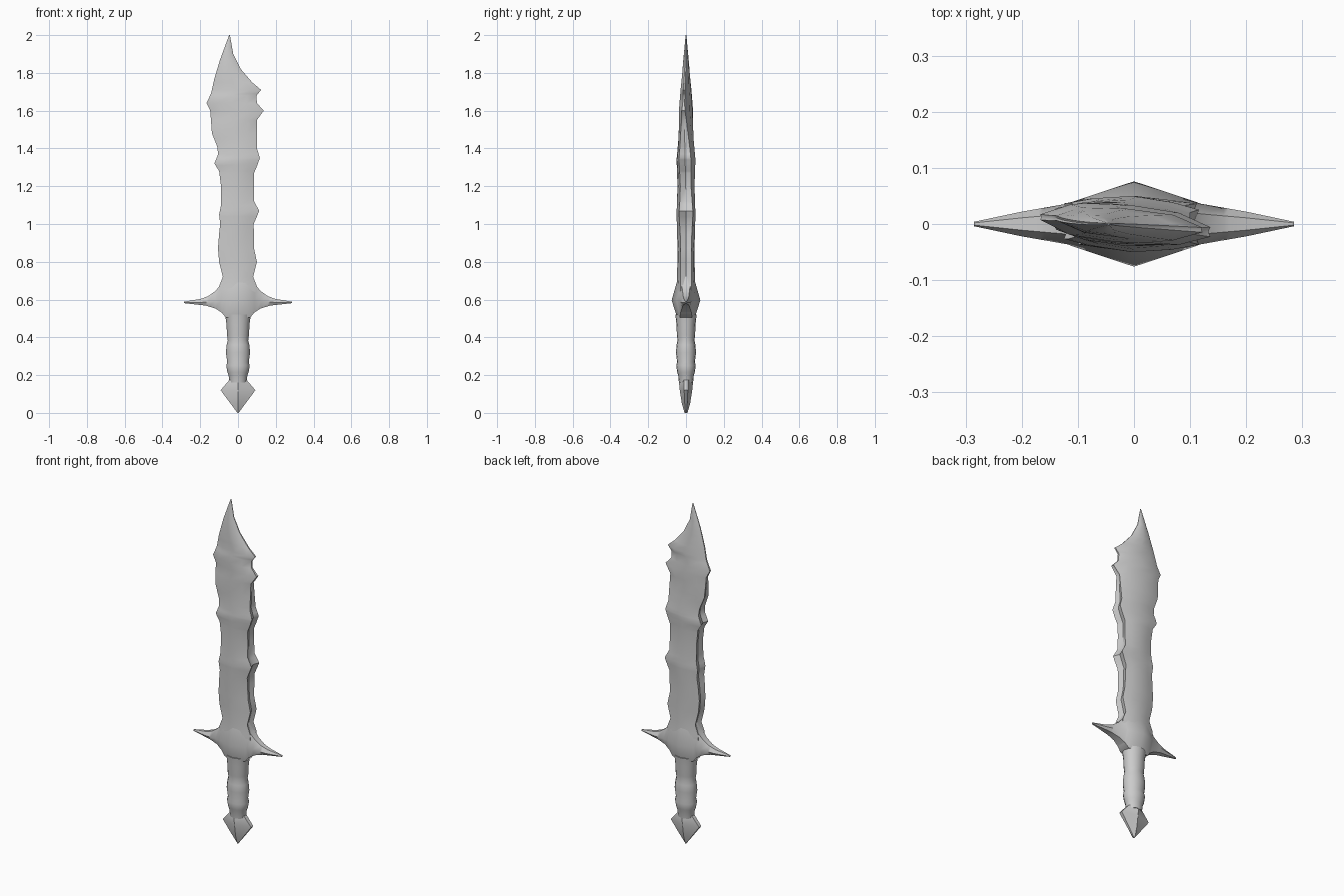
import bpy
import math

cube = bpy.data.objects.get("Cube")
if cube:
    bpy.data.objects.remove(cube, do_unlink=True)

metal = bpy.data.materials.new("grey metal")
metal.use_nodes = True
color = (0.6, 0.6, 0.6, 1)
metal.diffuse_color = color
metal.node_tree.nodes["Principled BSDF"].inputs["Base Color"].default_value = color


def sample(profile, position):
    """Linear lookup in a list of (position, value) pairs sorted by position."""
    if position <= profile[0][0]:
        return profile[0][1]
    for (start, low), (end, high) in zip(profile, profile[1:]):
        if position <= end:
            return low + (high - low) * (position - start) / (end - start)
    return profile[-1][1]


def loft(name, rings, angle):
    """Skin equal-length rings of points, cap both ends and shade the result."""
    count = len(rings[0])
    verts = [point for ring in rings for point in ring]
    faces = [list(range(count)), list(range(len(verts) - count, len(verts)))]
    for row in range(len(rings) - 1):
        for col in range(count):
            nxt = (col + 1) % count
            base, above = row * count, (row + 1) * count
            faces.append([base + col, base + nxt, above + nxt, above + col])
    mesh = bpy.data.meshes.new(name)
    mesh.from_pydata(verts, [], faces)
    mesh.materials.append(metal)
    part = bpy.data.objects.new(name, mesh)
    bpy.context.collection.objects.link(part)
    bpy.ops.object.select_all(action="DESELECT")
    part.select_set(True)
    bpy.context.view_layer.objects.active = part
    bpy.ops.object.mode_set(mode="EDIT")
    bpy.ops.mesh.select_all(action="SELECT")
    bpy.ops.mesh.normals_make_consistent(inside=False)
    bpy.ops.object.mode_set(mode="OBJECT")
    bpy.ops.object.shade_smooth_by_angle(angle=math.radians(angle))
    return part


# Blade: ragged edges, with a section that is sharp near the tip and blunt below
left_edge = [(.6, -.1), (.67, -.1), (.72, -.08), (.8, -.1), (.87, -.106), (.95, -.1),
             (1, -.094), (1.05, -.1), (1.1, -.09), (1.2, -.09), (1.28, -.1),
             (1.32, -.125), (1.37, -.105), (1.41, -.11), (1.48, -.138), (1.6, -.147),
             (1.64, -.167), (1.69, -.143), (1.77, -.125), (1.87, -.095), (2, -.047)]
right_edge = [(.6, .1), (.67, .1), (.72, .08), (.8, .1), (.87, .085), (1, .083),
              (1.04, .1), (1.07, .112), (1.12, .085), (1.27, .085), (1.31, .102),
              (1.35, .116), (1.4, .1), (1.55, .1), (1.6, .136), (1.64, .1),
              (1.68, .098), (1.71, .122), (1.75, .075), (1.82, .015), (1.9, -.025),
              (2, -.043)]
thickness = [(.6, .055), (.72, .047), (.87, .045), (1.05, .05), (1.2, .045),
             (1.34, .05), (1.45, .04), (1.64, .032), (1.85, .016), (2, .002)]
edge_depth = [(.6, .03), (.9, .028), (1.06, .037), (1.18, .028), (1.34, .032),
              (1.64, .005), (2, .001)]
twist = [(1.1, 0), (1.6, -.1), (2, -.03)]

levels = sorted({z for z, _ in left_edge + right_edge + thickness})
blade_rings = []
for z in levels:
    left, right = sample(left_edge, z), sample(right_edge, z)
    half, middle = (right - left) / 2, (right + left) / 2
    depth, edge = sample(thickness, z), sample(edge_depth, z)
    inset = half - min(edge * .4, half * .2)
    face = [(-half, edge), (-half * .6, depth * .85), (0, depth),
            (half * .6, depth * .85), (half, edge)]
    outline = [(x, -y) for x, y in face] + [(inset, 0)]
    outline += list(reversed(face)) + [(-inset, 0)]
    slope = sample(twist, z)
    blade_rings.append([(middle + x, y + slope * x, z) for x, y in outline])
loft("blade", blade_rings, 40)

# Guard: one pointed crosspiece, wide and ridged at the middle
lower = [(0, .5), (.065, .505), (.085, .53), (.12, .553), (.17, .568), (.285, .581)]
upper = [(0, .73), (.065, .73), (.09, .68), (.12, .645), (.16, .617), (.2, .603), (.285, .589)]
depths = [(0, .076), (.07, .053), (.12, .036), (.2, .022), (.285, .004)]
half_spans = sorted({x for x, _ in lower + upper})
guard_rings = []
for x in [-s for s in reversed(half_spans[1:])] + half_spans:
    low, high, y = (sample(p, abs(x)) for p in (lower, upper, depths))
    belly = low + (high - low) * .42
    guard_rings.append([(x, 0, low), (x, -y * .6, low), (x, -y, belly),
                        (x, -y * .5, high), (x, 0, high),
                        (x, y * .5, high), (x, y, belly), (x, y * .6, low)])
loft("guard", guard_rings, 50)

# Grip: oval handle with swollen bands
grip_widths = [(.16, .045), (.2, .05), (.215, .056), (.25, .062), (.27, .057), (.32, .064),
               (.36, .06), (.385, .054), (.41, .058), (.47, .061), (.52, .068)]
grip_sides = 16
grip_rings = []
for z, width in grip_widths:
    turns = [math.tau * i / grip_sides for i in range(grip_sides)]
    grip_rings.append([(width * math.cos(a), width * .83 * math.sin(a), z) for a in turns])
loft("grip", grip_rings, 50)

# Pommel: flattened diamond with a ridge down front and back
pommel_rows = [(0, .003, .008), (.05, .04, .022), (.12, .092, .033), (.16, .058, .037),
               (.205, .018, .036)]
pommel_rings = []
for z, width, depth in pommel_rows:
    rim = depth * .3
    pommel_rings.append([(-width, -rim, z), (0, -depth, z), (width, -rim, z),
                         (width, rim, z), (0, depth, z), (-width, rim, z)])
loft("pommel", pommel_rings, 25)
